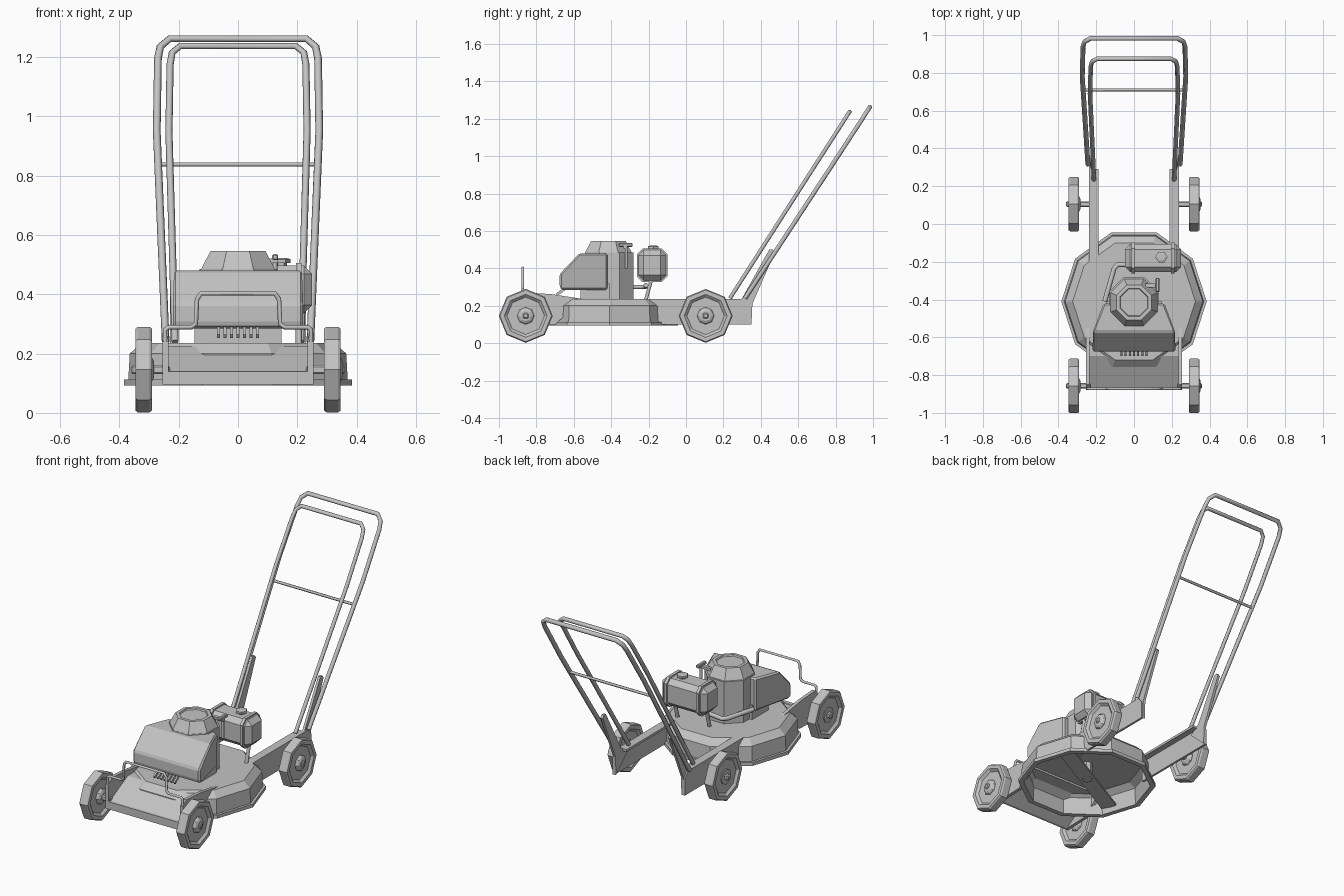
import bpy, bmesh
from math import pi, sin, cos
from mathutils import Vector, Matrix

if "Cube" in bpy.data.objects:
    bpy.data.objects.remove(bpy.data.objects["Cube"], do_unlink=True)

grey = bpy.data.materials.new("plain grey")
grey.use_nodes = True
grey.diffuse_color = (0.55, 0.55, 0.55, 1)
grey.node_tree.nodes["Principled BSDF"].inputs["Base Color"].default_value = (0.55, 0.55, 0.55, 1)


def finish(name, bm, bevel=0, segments=1):
    """Turn a bmesh into a flat shaded object, optionally bevelled."""
    bmesh.ops.recalc_face_normals(bm, faces=bm.faces)
    mesh = bpy.data.meshes.new(name)
    bm.to_mesh(mesh)
    bm.free()
    mesh.materials.append(grey)
    ob = bpy.data.objects.new(name, mesh)
    bpy.context.scene.collection.objects.link(ob)
    if bevel:
        mod = ob.modifiers.new("bevel", "BEVEL")
        mod.width, mod.segments = bevel, segments
    return ob


def box(name, low, high, bevel=0, tilt=0):
    """Box between two corners, tilted about its own x axis."""
    low, high = Vector(low), Vector(high)
    bm = bmesh.new()
    bmesh.ops.create_cube(bm, size=1)
    bmesh.ops.scale(bm, vec=high - low, verts=bm.verts)
    bmesh.ops.rotate(bm, matrix=Matrix.Rotation(tilt, 3, "X"), verts=bm.verts)
    bmesh.ops.translate(bm, vec=(low + high) / 2, verts=bm.verts)
    return finish(name, bm, bevel)


def lathe(name, profile, centre, sides, axis="Z", turn=0, close=False):
    """Spin (radius, height) points; open profiles get capped ends."""
    bm = bmesh.new()
    rings = []
    for r, h in profile:
        ring = []
        for i in range(sides):
            a = turn + 2 * pi * i / sides
            p = (r * cos(a), r * sin(a), h) if axis == "Z" else (h, r * cos(a), r * sin(a))
            ring.append(bm.verts.new(Vector(p) + Vector(centre)))
        rings.append(ring)
    pairs = list(zip(rings, rings[1:]))
    if close:
        pairs.append((rings[-1], rings[0]))
    else:
        bm.faces.new(rings[0])
        bm.faces.new(rings[-1])
    for a, b in pairs:
        for i in range(sides):
            j = (i + 1) % sides
            bm.faces.new((a[i], a[j], b[j], b[i]))
    return finish(name, bm)


def plate(name, outline, x0, x1, bevel=0):
    """Extrude a (y, z) outline from x0 to x1."""
    bm = bmesh.new()
    face = bm.faces.new([bm.verts.new((x0, y, z)) for y, z in outline])
    new = bmesh.ops.extrude_face_region(bm, geom=[face])["geom"]
    bmesh.ops.translate(bm, vec=(x1 - x0, 0, 0), verts=[v for v in new if isinstance(v, bmesh.types.BMVert)])
    return finish(name, bm, bevel)


def tube(name, points, radius):
    """Six or eight sided pipe along a path."""
    curve = bpy.data.curves.new(name, "CURVE")
    curve.dimensions = "3D"
    curve.bevel_depth, curve.bevel_resolution = radius, 1
    curve.use_fill_caps = True
    spline = curve.splines.new("POLY")
    spline.points.add(len(points) - 1)
    for p, co in zip(spline.points, points):
        p.co = (*co, 1)
    curve.materials.append(grey)
    ob = bpy.data.objects.new(name, curve)
    bpy.context.scene.collection.objects.link(ob)


def mirrored(half):
    """Complete a path from its right half to its left."""
    return half + [(-x, y, z) for x, y, z in reversed(half)]


# Wheels, hubs and axles
for side, s in (("left", 1), ("right", -1)):
    for end, y in (("front", -0.857), ("rear", 0.105)):
        c = (0.318 * s, y, 0.146)
        lathe(f"{end}_{side}_wheel",
              [(0.045, -0.015), (0.1, -0.015), (0.115, -0.028), (0.138, -0.028), (0.144, -0.02),
               (0.144, 0.02), (0.138, 0.028), (0.115, 0.028), (0.1, 0.015), (0.045, 0.015)],
              c, 8, "X", close=True)
        lathe(f"{end}_{side}_hub", [(0.046, -0.02), (0.046, 0.02), (0.04, 0.028), (0.028, 0.034)], c, 8, "X")
        box(f"{end}_{side}_axle", (0.23 * s, y - 0.015, 0.131), (0.36 * s, y + 0.015, 0.161), 0.006)

# Cutting deck shell and blade
lathe("deck", [(0.385, 0.093), (0.385, 0.113), (0.37, 0.113), (0.365, 0.2), (0.325, 0.236), (0.01, 0.236),
               (0.01, 0.222), (0.31, 0.222), (0.35, 0.195), (0.355, 0.093)], (0, -0.41, 0), 10, close=True)
blade = box("blade", (-0.34, -0.045, 0.125), (0.34, 0.045, 0.137))
blade.rotation_euler.z = 0.5
blade.location.y = -0.41
lathe("blade_shaft", [(0.03, 0.12), (0.03, 0.23)], (0, -0.41, 0), 8)

# Front tray and bumper
plate("front_tray", [(-0.88, 0.095), (-0.88, 0.14), (-0.865, 0.14), (-0.7, 0.225), (-0.62, 0.225),
                     (-0.62, 0.21), (-0.7, 0.21), (-0.865, 0.095)], -0.25, 0.25)

# Side plates, rear rails and handle brackets
for side, s in (("left", 1), ("right", -1)):
    plate(f"{side}_front_plate", [(-0.88, 0.095), (-0.88, 0.24), (-0.85, 0.27), (-0.72, 0.262),
                                  (-0.55, 0.236), (-0.7, 0.1)], 0.235 * s, 0.255 * s)
    plate(f"{side}_rail", [(-0.2, 0.1), (-0.2, 0.236), (0.32, 0.236), (0.35, 0.2), (0.35, 0.1)],
          0.225 * s, 0.238 * s)
    box(f"{side}_rail_flange", (0.188 * s, -0.2, 0.222), (0.23 * s, 0.29, 0.236))
    plate(f"{side}_handle_bracket", [(0.24, 0.2), (0.35, 0.1), (0.355, 0.21), (0.475, 0.485),
                                     (0.465, 0.5), (0.445, 0.5), (0.3, 0.24)], 0.215 * s, 0.23 * s)

# Two nested handles and the cross bar
tube("outer_handle", mirrored([(0.244, 0.315, 0.24), (0.274, 0.78, 0.95), (0.27, 0.94, 1.195),
                               (0.262, 0.965, 1.235), (0.23, 0.983, 1.262)]), 0.013)
tube("inner_handle", mirrored([(0.212, 0.235, 0.24), (0.233, 0.69, 0.95), (0.229, 0.835, 1.175),
                               (0.222, 0.86, 1.215), (0.195, 0.875, 1.237)]), 0.012)
tube("cross_bar", [(-0.27, 0.71, 0.838), (0.27, 0.71, 0.838)], 0.008)

# Front guard
tube("front_guard", mirrored([(0.246, -0.872, 0.2), (0.246, -0.872, 0.28), (0.235, -0.872, 0.289),
                              (0.157, -0.872, 0.289), (0.142, -0.872, 0.3), (0.138, -0.872, 0.385),
                              (0.124, -0.872, 0.403)]), 0.008)

# Engine block and cowl
lathe("engine_column", [(0.14, 0.23), (0.14, 0.485)], (0, -0.41, 0), 8, turn=pi / 8)
box("engine_base", (-0.147, -0.565, 0.23), (0.147, -0.41, 0.32))
lathe("engine_cowl", [(0.138, 0.475), (0.132, 0.49), (0.1, 0.546), (0.08, 0.546), (0.076, 0.538)],
      (0, -0.415, 0), 8, turn=pi / 8)

# Shroud, tapering towards the back
shroud = plate("engine_shroud", [(-0.665, 0.285), (-0.675, 0.3), (-0.675, 0.37), (-0.57, 0.48),
                                 (-0.42, 0.48), (-0.42, 0.285)], -0.22, 0.22, 0.012)
for v in shroud.data.vertices:
    if v.co.y > -0.5:
        v.co.x *= 0.73

# Vent fins under the shroud
for i in range(7):
    x = -0.066 + 0.022 * i
    box(f"vent_fin_{i + 1}", (x - 0.005, -0.7, 0.275), (x + 0.005, -0.62, 0.29), tilt=0.65)

# Fuel tank with straps, cap and legs
box("fuel_tank", (-0.048, -0.255, 0.335), (0.25, -0.107, 0.497), 0.028)
for i, x in enumerate((-0.005, 0.205)):
    box(f"tank_strap_{i + 1}", (x - 0.009, -0.263, 0.327), (x + 0.009, -0.099, 0.505), 0.0)
    strap = bpy.data.objects[f"tank_strap_{i + 1}"]
    bev = strap.modifiers.new("corners", "BEVEL")
    bev.affect, bev.width, bev.segments = "EDGES", 0.03, 1
    bev.limit_method = "WEIGHT"
    weights = strap.data.attributes.new("bevel_weight_edge", "FLOAT", "EDGE")
    for e in strap.data.edges:
        a, b = (strap.data.vertices[k].co for k in e.vertices)
        weights.data[e.index].value = float(abs(a.x - b.x) > 0.01)
    tube(f"tank_leg_{i + 1}", [(x, -0.215, 0.23), (x, -0.185, 0.34)], 0.011)
lathe("fuel_cap", [(0.02, 0.49), (0.02, 0.505), (0.032, 0.505), (0.032, 0.518), (0.02, 0.522)],
      (0.145, -0.175, 0), 6)

# Fuel pipe and starter grip
tube("fuel_pipe", [(0.02, -0.215, 0.31), (-0.085, -0.215, 0.3), (-0.105, -0.235, 0.3), (-0.155, -0.41, 0.3)], 0.013)
box("starter_arm", (0.06, -0.335, 0.505), (0.135, -0.315, 0.52))
box("starter_grip", (0.115, -0.36, 0.515), (0.135, -0.285, 0.535), 0.004)
tube("starter_post", [(0.125, -0.32, 0.4), (0.125, -0.32, 0.52)], 0.008)
